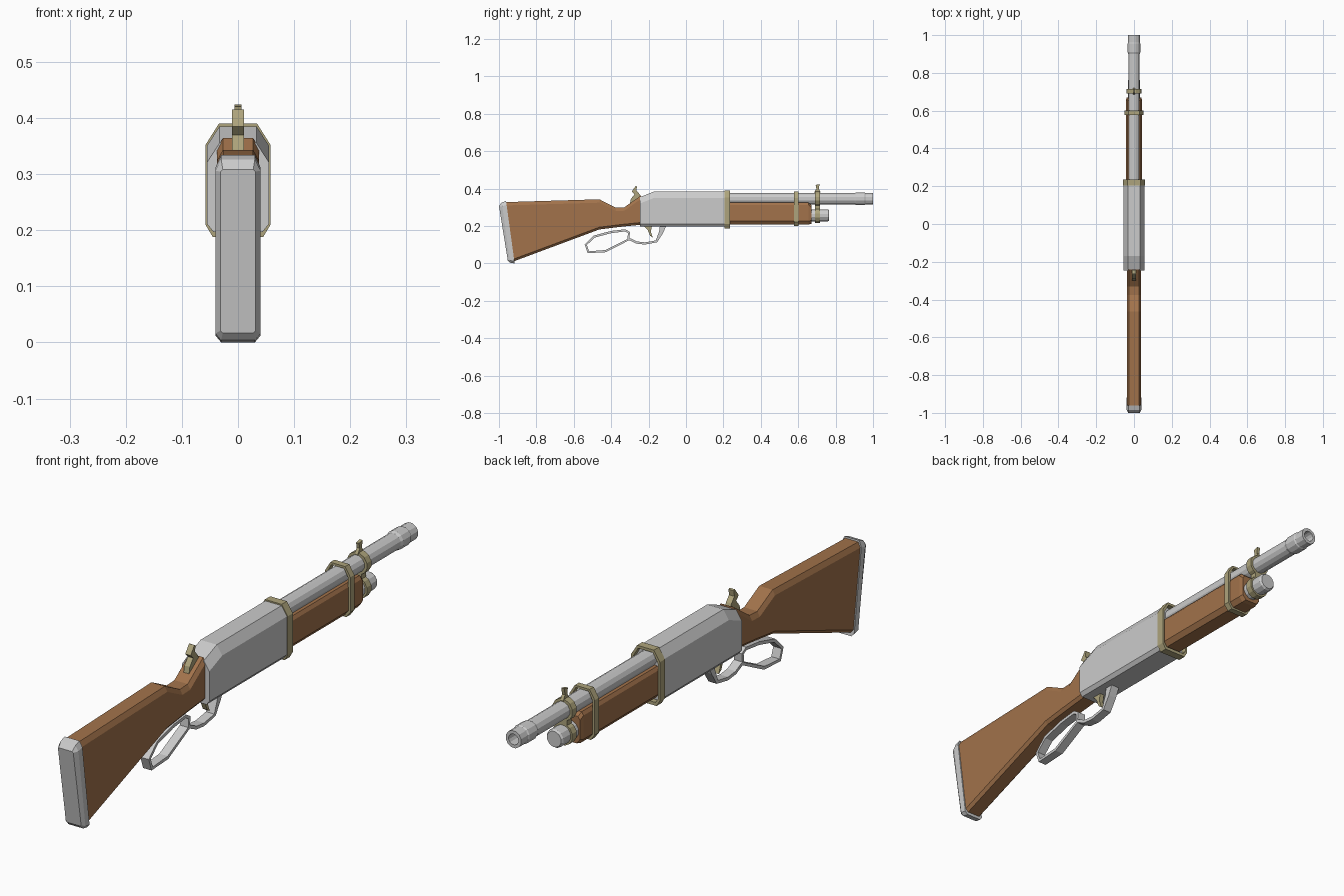
import bpy, bmesh, math
from mathutils import Vector

if "Cube" in bpy.data.objects:
    bpy.data.objects.remove(bpy.data.objects["Cube"])


def material(name, color):
    m = bpy.data.materials.new(name)
    m.diffuse_color = (*color, 1)
    m.use_nodes = True
    m.node_tree.nodes["Principled BSDF"].inputs["Base Color"].default_value = m.diffuse_color
    return m


WOOD = material("wood", (0.36, 0.17, 0.07))
BRASS = material("brass", (0.42, 0.37, 0.20))


def finish(name, bm, mat=None):
    bmesh.ops.recalc_face_normals(bm, faces=bm.faces)
    mesh = bpy.data.meshes.new(name)
    bm.to_mesh(mesh)
    bm.free()
    ob = bpy.data.objects.new(name, mesh)
    bpy.context.collection.objects.link(ob)
    if mat:
        mesh.materials.append(mat)
    return ob


def loft(name, rings, mat=None, closed=False):
    """Skin a row of equal-sized rings, capping the ends unless closed."""
    bm = bmesh.new()
    rows = [[bm.verts.new(p) for p in r] for r in rings]
    n = len(rows[0])
    pairs = list(zip(rows, rows[1:])) + ([(rows[-1], rows[0])] if closed else [])
    for a, b in pairs:
        for i in range(n):
            j = (i + 1) % n
            bm.faces.new((a[i], a[j], b[j], b[i]))
    if not closed:
        bm.faces.new(rows[0])
        bm.faces.new(rows[-1])
    return finish(name, bm, mat)


def section(top, bottom, w, cx=0.01, ct=0.018, cb=0.012, cxb=None):
    """Chamfered rectangle standing between two (y, z) points, half width w."""
    t, b = Vector((0, *top)), Vector((0, *bottom))
    d = (b - t).normalized()
    half = [(w - cx, t), (w, t + d * ct), (w, b - d * cb),
            (w - (cx if cxb is None else cxb), b)]
    right = [Vector((x, p.y, p.z)) for x, p in half]
    return right + [Vector((-p.x, p.y, p.z)) for p in reversed(right)]


def upright(y, zt, zb, w, *chamfers):
    return section((y, zt), (y, zb), w, *chamfers)


def hoop(name, y0, y1, outer, inner):
    loft(name, [upright(y0, *outer), upright(y1, *outer),
                upright(y1, *inner), upright(y0, *inner)], BRASS, True)


def lathe(name, z, profile, mat=None, sides=12, closed=False):
    """Turn (radius, y) pairs around a lengthwise axis at height z."""
    angles = [2 * math.pi * (i + 0.5) / sides for i in range(sides)]
    return loft(name, [[(r * math.cos(a), y, z + r * math.sin(a)) for a in angles]
                       for r, y in profile], mat, closed)


def plate(name, outline, w, mat):
    """Extrude a (y, z) outline across x."""
    return loft(name, [[(x, y, z) for y, z in outline] for x in (-w, w)], mat)


def strap(name, path, w, closed=False):
    """Flat strap following (y, z, thickness) points."""
    rings, n = [], len(path)
    for i, (y, z, t) in enumerate(path):
        p = Vector((y, z))
        a = Vector(path[i - 1][:2]) if closed or i else p
        b = Vector(path[(i + 1) % n][:2]) if closed or i < n - 1 else p
        d = ((p - a).normalized() + (b - p).normalized()).normalized()
        o = Vector((-d.y, d.x)) * t / 2
        rings.append([(-w, *(p + o)), (w, *(p + o)), (w, *(p - o)), (-w, *(p - o))])
    return loft(name, rings, None, closed)


# Wooden stock and its butt pad
loft("stock", [
    section((-0.965, 0.328), (-0.919, 0.012), 0.036),
    upright(-0.463, 0.343, 0.182, 0.037),
    upright(-0.375, 0.298, 0.193, 0.037),
    upright(-0.33, 0.300, 0.198, 0.037),
    upright(-0.24, 0.364, 0.207, 0.037)], WOOD)
loft("butt_pad", [
    section((-1.0, 0.308), (-0.953, 0.017), 0.031, 0.004, 0.004, 0.004),
    section((-0.985, 0.326), (-0.94, 0.004), 0.04, 0.01, 0.02, 0.012),
    section((-0.962, 0.334), (-0.916, 0.0), 0.04, 0.01, 0.022, 0.012)])

# Receiver with sloped rear top edge, and the brass collar in front of it
body = (0.197, 0.055, 0.022, 0.034, 0.014, 0.011)
loft("receiver", [
    upright(-0.245, 0.355, *body),
    upright(-0.17, 0.385, *body),
    upright(0.215, 0.385, *body)])
hoop("receiver_band", 0.205, 0.235,
     (0.39, 0.188, 0.058, 0.024, 0.038, 0.022, 0.013),
     (0.38, 0.200, 0.050, 0.020, 0.034, 0.014, 0.010))

# Wooden fore-end and its band
loft("fore_end", [
    upright(0.2, 0.325, 0.208, 0.043, 0.008, 0.012, 0.018, 0.014),
    upright(0.655, 0.325, 0.208, 0.043, 0.008, 0.012, 0.018, 0.014),
    upright(0.67, 0.312, 0.212, 0.039, 0.008, 0.012, 0.018, 0.014)], WOOD)
hoop("fore_end_band", 0.578, 0.602,
     (0.385, 0.201, 0.051, 0.021, 0.034, 0.022, 0.016),
     (0.377, 0.209, 0.042, 0.016, 0.030, 0.018, 0.014))

# Hollow barrel with thickened muzzle, and the magazine tube below
lathe("barrel", 0.346, [
    (0.031, 0.2), (0.031, 0.9), (0.035, 0.91), (0.035, 0.955), (0.032, 0.96),
    (0.032, 1.0), (0.020, 1.0), (0.020, 0.9)])
lathe("magazine_tube", 0.257, [(0.034, 0.6), (0.034, 0.758), (0.029, 0.765)])

# Double clamp joining barrel and tube, carrying the front sight
for label, z in (("barrel", 0.346), ("tube", 0.257)):
    lathe(label + "_clamp", z, [(0.041, 0.69), (0.041, 0.716),
                                (0.029, 0.716), (0.029, 0.69)], BRASS, closed=True)
loft("clamp_bridge", [upright(y, 0.322, 0.285, 0.018, 0, 0.001, 0.001)
                      for y in (0.69, 0.716)], BRASS)
plate("front_sight", [(0.685, 0.38), (0.72, 0.38), (0.71, 0.40), (0.714, 0.424),
                      (0.693, 0.42), (0.697, 0.40)], 0.006, BRASS)

# Hammer and trigger
plate("hammer", [(-0.30, 0.32), (-0.295, 0.345), (-0.275, 0.37), (-0.29, 0.385),
                 (-0.268, 0.415), (-0.262, 0.412), (-0.265, 0.39), (-0.248, 0.37),
                 (-0.235, 0.34), (-0.24, 0.32)], 0.011, BRASS)
plate("trigger", [(-0.235, 0.21), (-0.18, 0.21), (-0.188, 0.17), (-0.177, 0.138),
                  (-0.192, 0.148), (-0.205, 0.18)], 0.009, BRASS)

# Lever: finger loop and trigger guard
T = 0.012
strap("lever_loop", [(-0.40, 0.168, T), (-0.325, 0.177, T), (-0.305, 0.165, T),
                     (-0.308, 0.128, T), (-0.43, 0.066, T), (-0.522, 0.06, T),
                     (-0.536, 0.10, T), (-0.49, 0.144, T)], 0.017, True)
strap("trigger_guard", [(-0.122, 0.205, 0.034), (-0.134, 0.165, 0.022),
                        (-0.158, 0.118, T), (-0.22, 0.107, T),
                        (-0.265, 0.112, T), (-0.306, 0.132, T)], 0.017)
